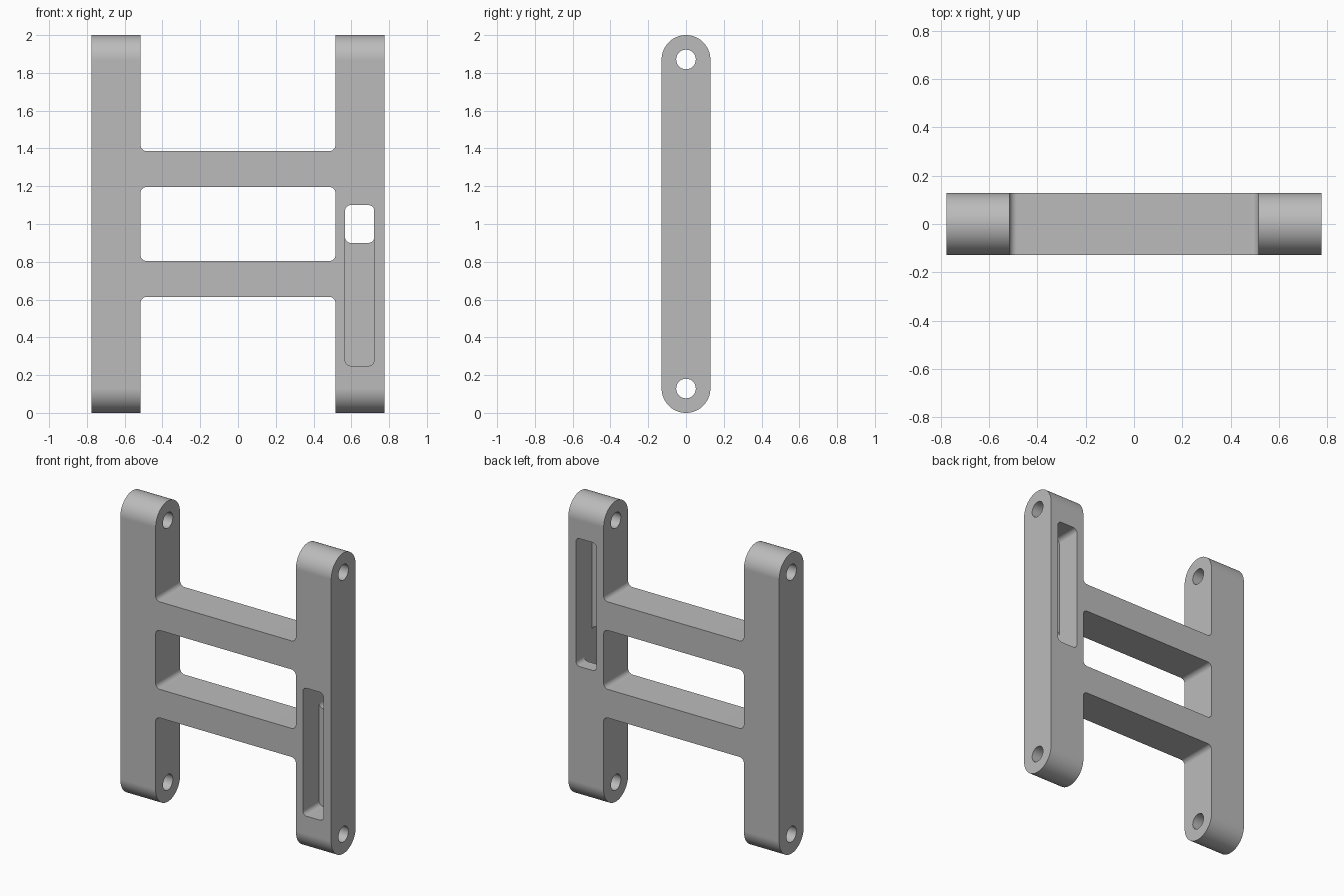
import bpy, bmesh
from math import cos, sin, pi, radians
from mathutils import Vector

cube = bpy.data.objects.get("Cube")
if cube:
    bpy.data.objects.remove(cube, do_unlink=True)

HALF = 0.129            # half depth of the frame, also the post end radius
INNER, OUTER = 0.516, 0.776
FILLET = 0.032

grey = bpy.data.materials.new("plain grey")
grey.use_nodes = True
colour = (0.5, 0.5, 0.5, 1)
grey.diffuse_color = colour
grey.node_tree.nodes["Principled BSDF"].inputs["Base Color"].default_value = colour


def arc(cx, cy, r, start, end, steps):
    angles = [radians(start + (end - start) * i / steps) for i in range(steps + 1)]
    return [(cx + r * cos(a), cy + r * sin(a)) for a in angles]


def rounded_rect(x0, x1, z0, z1, r, steps):
    pts = []
    for i, (cx, cz) in enumerate([(x1 - r, z1 - r), (x0 + r, z1 - r),
                                  (x0 + r, z0 + r), (x1 - r, z0 + r)]):
        pts += arc(cx, cz, r, 90 * i, 90 * i + 90, steps)
    return pts


def prism(name, outline, axis, start, end):
    """Extrude an outline along x (outline in y, z) or y (outline in x, z)."""
    place = (lambda a, b: (start, a, b)) if axis == "x" else (lambda a, b: (a, start, b))
    shift = Vector((end - start, 0, 0) if axis == "x" else (0, end - start, 0))
    bm = bmesh.new()
    face = bm.faces.new([bm.verts.new(place(a, b)) for a, b in outline])
    top = bmesh.ops.extrude_face_region(bm, geom=[face])["geom"]
    bmesh.ops.translate(bm, vec=shift, verts=[v for v in top if isinstance(v, bmesh.types.BMVert)])
    bmesh.ops.remove_doubles(bm, verts=bm.verts, dist=1e-5)
    bmesh.ops.recalc_face_normals(bm, faces=bm.faces)
    mesh = bpy.data.meshes.new(name)
    bm.to_mesh(mesh)
    bm.free()
    mesh.materials.append(grey)
    obj = bpy.data.objects.new(name, mesh)
    bpy.context.collection.objects.link(obj)
    return obj


def combine(target, tool, operation):
    bpy.context.view_layer.objects.active = target
    mod = target.modifiers.new(tool.name, "BOOLEAN")
    mod.operation, mod.solver, mod.object = operation, "EXACT", tool
    bpy.ops.object.modifier_apply(modifier=mod.name)
    bpy.data.objects.remove(tool, do_unlink=True)


# Posts with fully rounded ends
post_outline = rounded_rect(-HALF, HALF, 0, 2, HALF, 16)
frame = prism("ladder_frame", post_outline, "x", -OUTER, -INNER)
combine(frame, prism("left_post", post_outline, "x", INNER, OUTER), "UNION")

# Rungs, flared into the posts by small fillets
for mid in (0.709, 1.291):
    h, r, e = 0.095, FILLET, INNER + 0.06
    top = [(e, h + r)] + arc(INNER - r, h + r, r, 0, -90, 6)
    half = top + [(-x, z) for x, z in reversed(top)]
    outline = half + [(x, -z) for x, z in reversed(half)]
    rung = prism("rung", [(x, mid + z) for x, z in outline], "y", -HALF, HALF)
    combine(frame, rung, "UNION")

# Pin holes through both ends of the posts
for z in (HALF, 2 - HALF):
    hole = prism("pin_hole", arc(0, z, 0.052, 0, 348.75, 31), "x", -1, 1)
    combine(frame, hole, "DIFFERENCE")

# Two deep pockets in the left post, overlapping in a through window
for z0, z1, side in ((0.249, 1.1, -1), (0.9, 1.751, 1)):
    outline = rounded_rect(0.567, 0.721, z0, z1, 0.03, 6)
    pocket = prism("pocket", outline, "y", side * 0.2, side * (HALF - 0.17))
    combine(frame, pocket, "DIFFERENCE")

# Merge coplanar faces and shade
bm = bmesh.new()
bm.from_mesh(frame.data)
bmesh.ops.remove_doubles(bm, verts=bm.verts, dist=1e-5)
bmesh.ops.dissolve_limit(bm, angle_limit=radians(0.5), verts=bm.verts, edges=bm.edges)
bm.to_mesh(frame.data)
bm.free()
bpy.ops.object.select_all(action="DESELECT")
frame.select_set(True)
bpy.context.view_layer.objects.active = frame
bpy.ops.object.shade_smooth_by_angle(angle=radians(30))
weighted = frame.modifiers.new("weighted_normals", "WEIGHTED_NORMAL")
weighted.keep_sharp = True
